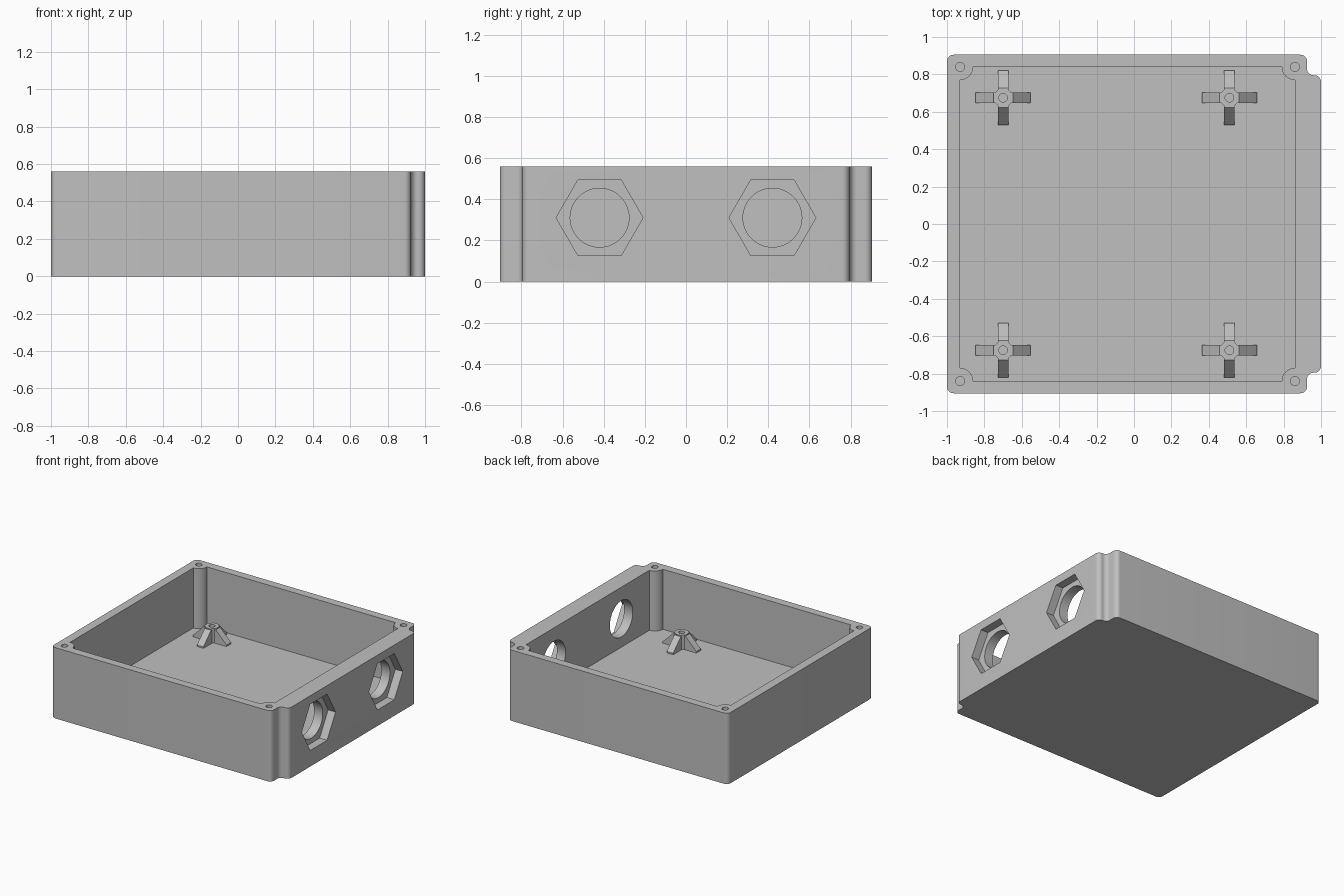
import bpy, bmesh, math
from mathutils import Vector, Matrix

if "Cube" in bpy.data.objects:
    bpy.data.objects.remove(bpy.data.objects["Cube"], do_unlink=True)

HEIGHT, FLOOR, POST_TOP = 0.56, 0.085, 0.2

grey = bpy.data.materials.new("light_grey")
grey.use_nodes = True
grey.diffuse_color = (0.527, 0.527, 0.527, 1)
grey.node_tree.nodes["Principled BSDF"].inputs["Base Color"].default_value = grey.diffuse_color


def prism(name, outline, low, high, matrix=Matrix()):
    """Extrude a flat outline from low to high along local z."""
    bm = bmesh.new()
    face = bm.faces.new([bm.verts.new((p[0], p[1], low)) for p in outline])
    top = bmesh.ops.extrude_face_region(bm, geom=[face])["geom"]
    bmesh.ops.translate(bm, vec=(0, 0, high - low),
                        verts=[v for v in top if isinstance(v, bmesh.types.BMVert)])
    bmesh.ops.recalc_face_normals(bm, faces=bm.faces[:])
    bm.transform(matrix)
    mesh = bpy.data.meshes.new(name)
    bm.to_mesh(mesh)
    bm.free()
    mesh.materials.append(grey)
    obj = bpy.data.objects.new(name, mesh)
    bpy.context.collection.objects.link(obj)
    return obj


def ngon(x, y, radius, sides, turn=0.0):
    return [(x + radius * math.cos(turn + math.tau * i / sides),
             y + radius * math.sin(turn + math.tau * i / sides)) for i in range(sides)]


def round_corners(corners, radius, scooped=False, steps=10):
    """Replace square corners by quarter arcs, convex or scooped inward."""
    points = []
    for i, corner in enumerate(corners):
        p = Vector(corner)
        d1 = (Vector(corners[i - 1]) - p).normalized()
        d2 = (Vector(corners[(i + 1) % len(corners)]) - p).normalized()
        for k in range(steps + 1):
            t = math.pi / 2 * k / steps
            c, s = math.cos(t), math.sin(t)
            offset = c * d1 + s * d2 if scooped else d1 + d2 - c * d2 - s * d1
            points.append(p + radius * offset)
    return points


def activate(obj):
    bpy.ops.object.select_all(action="DESELECT")
    obj.select_set(True)
    bpy.context.view_layer.objects.active = obj


def cut(target, cutter):
    cutter.hide_render = True
    mod = target.modifiers.new("cut", "BOOLEAN")
    mod.operation, mod.solver, mod.object = "DIFFERENCE", "EXACT", cutter
    activate(target)
    bpy.ops.object.modifier_apply(modifier=mod.name)
    bpy.data.objects.remove(cutter, do_unlink=True)


def smooth(obj):
    activate(obj)
    bpy.ops.object.shade_smooth_by_angle(angle=math.radians(25))


# Enclosure with a thickened wall on its left side
half = [(0.925, 0.905), (0.925, 0.795), (1.0, 0.795)]
outline = [(-1, -0.905)] + [(x, -y) for x, y in half] + half[::-1] + [(-1, 0.905)]
box = prism("enclosure", round_corners(outline, 0.035), 0, HEIGHT)

# Cavity whose scooped corners leave the screw bosses
inner = [(-0.93, -0.84), (0.86, -0.84), (0.86, 0.84), (-0.93, 0.84)]
cut(box, prism("cavity", round_corners(inner, 0.07, scooped=True), FLOOR, HEIGHT + 0.1))
for x, y in inner:
    cut(box, prism("screw_hole", ngon(x, y, 0.024, 24), 0.25, HEIGHT + 0.1))

# Cable ports: round holes with hexagonal nut recesses
along_x = Matrix(((0, 0, 1, 0), (1, 0, 0, 0), (0, 1, 0, 0), (0, 0, 0, 1)))
for y in (-0.42, 0.42):
    cut(box, prism("nut_recess", ngon(y, 0.31, 0.211, 6), 0.935, 1.1, along_x))
    cut(box, prism("port_hole", ngon(y, 0.31, 0.143, 48), 0.8, 1.05, along_x))
smooth(box)

# Octagonal standoffs, each braced by four sloping ribs
rib_profile = [(0.036, FLOOR - 0.01), (0.147, FLOOR - 0.01), (0.147, FLOOR + 0.012),
               (0.052, POST_TOP - 0.008), (0.036, POST_TOP - 0.008)]
upright = Matrix.Rotation(math.pi / 2, 4, "X")
for x in (-0.7, 0.51):
    for y in (-0.675, 0.675):
        post = prism("standoff_post", ngon(x, y, 0.054, 8, math.pi / 8), FLOOR - 0.01, POST_TOP)
        cut(post, prism("standoff_hole", ngon(x, y, 0.023, 24), FLOOR + 0.01, POST_TOP + 0.1))
        smooth(post)
        for i in range(4):
            place = Matrix.Translation((x, y, 0)) @ Matrix.Rotation(i * math.pi / 2, 4, "Z")
            prism("standoff_rib", rib_profile, -0.028, 0.028, place @ upright)
